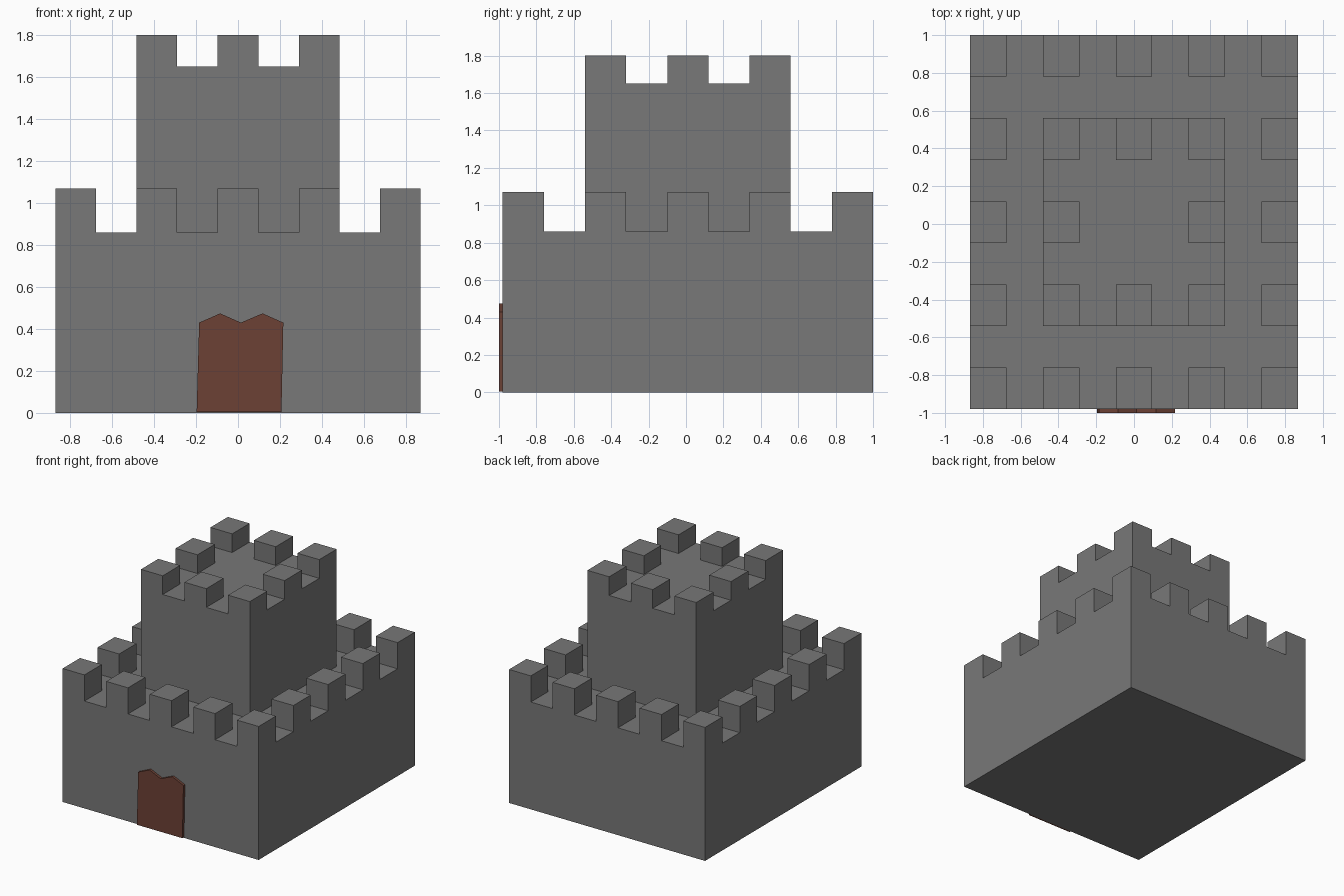
import bpy, bmesh
from mathutils import Matrix

if "Cube" in bpy.data.objects:
    bpy.data.objects.remove(bpy.data.objects["Cube"])

CX, CY = 1.738 / 9, 1.98 / 9      # size of one battlement cell
MID_Y = 0.01


def material(name, rgb):
    mat = bpy.data.materials.new(name)
    mat.diffuse_color = (*rgb, 1)
    mat.use_nodes = True
    mat.node_tree.nodes["Principled BSDF"].inputs["Base Color"].default_value = mat.diffuse_color
    return mat


STONE = material("dark_stone", (0.188, 0.188, 0.188))
WOOD = material("brown_wood", (0.15, 0.053, 0.036))


def add_object(name, bm, mat):
    bmesh.ops.recalc_face_normals(bm, faces=bm.faces[:])
    mesh = bpy.data.meshes.new(name)
    bm.to_mesh(mesh)
    bm.free()
    mesh.materials.append(mat)
    obj = bpy.data.objects.new(name, mesh)
    bpy.context.collection.objects.link(obj)


def crenellated_block(name, n, z0, z1, z2):
    """Solid block of n x n cells with a merlon on every other rim cell."""
    bm = bmesh.new()
    bmesh.ops.create_grid(
        bm, x_segments=n, y_segments=n, size=0.5,
        matrix=Matrix.Translation((0, MID_Y, z1)) @ Matrix.Diagonal((n * CX, n * CY, 1, 1)))
    top = bm.faces[:]

    # Walls and underside
    rim = [e for e in bm.edges if e.is_boundary]
    walls = bmesh.ops.extrude_edge_only(bm, edges=rim)["geom"]
    bmesh.ops.translate(bm, vec=(0, 0, z0 - z1),
                        verts=[g for g in walls if isinstance(g, bmesh.types.BMVert)])
    bmesh.ops.edgeloop_fill(bm, edges=[e for e in bm.edges if e.is_boundary])

    # Merlons
    merlons = []
    for f in top:
        c = f.calc_center_median()
        i = round(c.x / CX + (n - 1) / 2)
        j = round((c.y - MID_Y) / CY + (n - 1) / 2)
        on_rim = i in (0, n - 1) or j in (0, n - 1)
        if on_rim and i % 2 == 0 and j % 2 == 0:
            merlons.append(f)
    caps = bmesh.ops.extrude_discrete_faces(bm, faces=merlons)["faces"]
    bmesh.ops.translate(bm, vec=(0, 0, z2 - z1), verts=[v for f in caps for v in f.verts])
    add_object(name, bm, STONE)


crenellated_block("outer_wall", 9, 0.0, 0.86, 1.07)
crenellated_block("keep", 5, 0.86, 1.65, 1.80)

# Door slab with a two-peaked top
profile = [(-0.197, 0.005), (0.207, 0.005), (0.216, 0.43), (0.117, 0.474),
           (0.014, 0.43), (-0.085, 0.474), (-0.185, 0.43)]
bm = bmesh.new()
front = [bm.verts.new((x, -1.0, z)) for x, z in profile]
back = [bm.verts.new((x, -0.975, z)) for x, z in profile]
bm.faces.new(front)
bm.faces.new(back[::-1])
for k in range(len(profile)):
    m = (k + 1) % len(profile)
    bm.faces.new((front[k], front[m], back[m], back[k]))
add_object("door", bm, WOOD)
